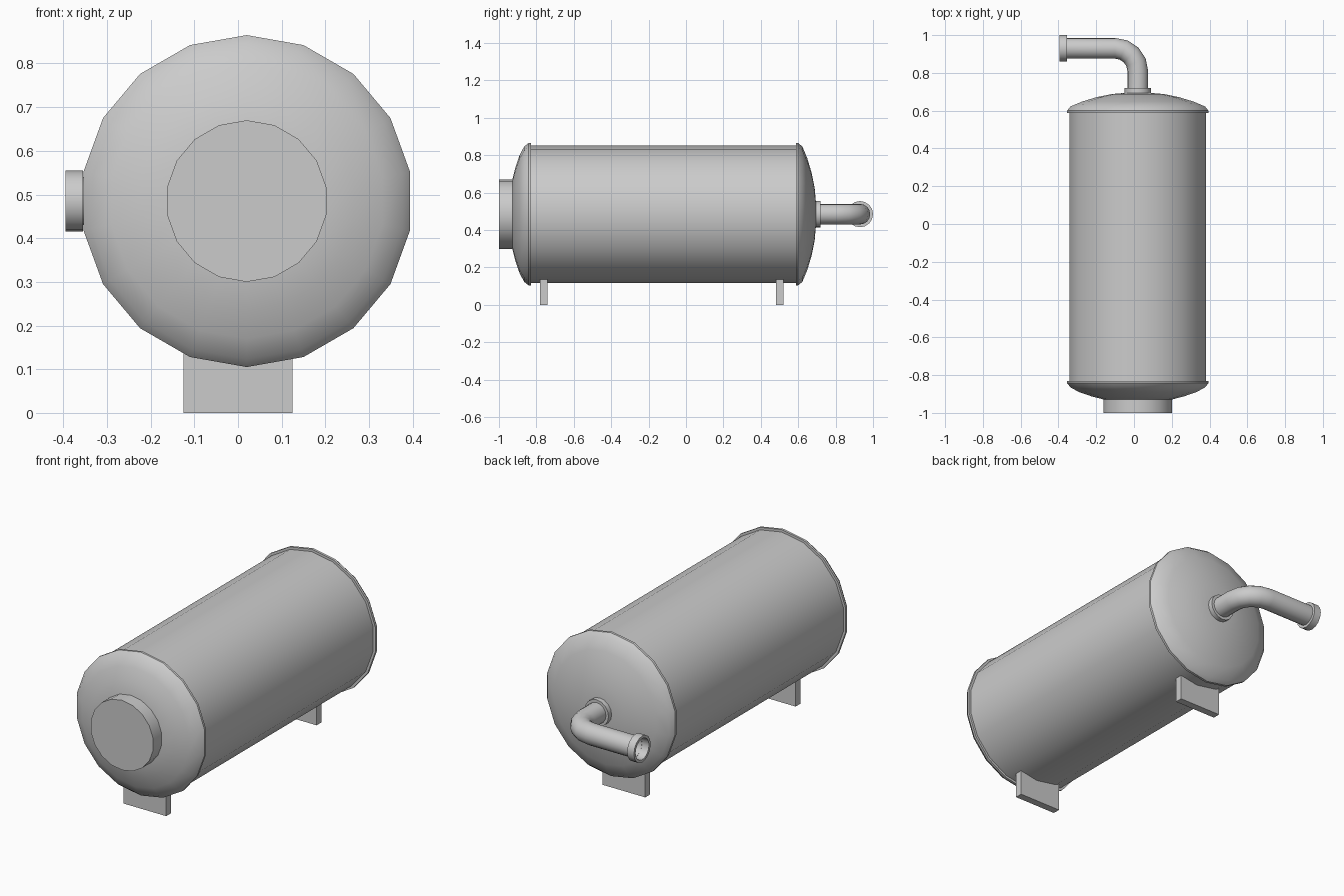
import bpy, bmesh
from math import sin, cos, pi, radians
from mathutils import Vector

if "Cube" in bpy.data.objects:
    bpy.data.objects.remove(bpy.data.objects["Cube"])

AX, AZ = 0.02, 0.485      # tank axis position


def finish(name, bm, smooth=True):
    bmesh.ops.recalc_face_normals(bm, faces=bm.faces)
    me = bpy.data.meshes.new(name)
    bm.to_mesh(me)
    bm.free()
    ob = bpy.data.objects.new(name, me)
    bpy.context.collection.objects.link(ob)
    if smooth:
        bpy.ops.object.select_all(action='DESELECT')
        ob.select_set(True)
        bpy.context.view_layer.objects.active = ob
        bpy.ops.object.shade_smooth_by_angle(angle=radians(35))
    return ob


def tube(name, stations, sides, cap_start=False, cap_end=False):
    """Skin rings; station = (x, y, heading, radius), heading 0 = along +y, pi/2 = along -x."""
    bm = bmesh.new()
    rings = []
    for x, y, a, r in stations:
        side = Vector((cos(a), sin(a), 0))
        c = Vector((x, y, AZ))
        rings.append([bm.verts.new(c + r * (sin(t) * side + cos(t) * Vector((0, 0, 1))))
                      for t in (2 * pi * i / sides for i in range(sides))])
    for p, q in zip(rings, rings[1:]):
        for i in range(sides):
            j = (i + 1) % sides
            bm.faces.new((p[i], p[j], q[j], q[i]))
    if cap_start:
        bm.faces.new(rings[0])
    if cap_end:
        bm.faces.new(rings[-1])
    return finish(name, bm)


def lathe(name, profile, sides=18, **caps):
    return tube(name, [(AX, y, 0, r) for y, r in profile], sides, **caps)


# Tank shell and domed ends with overhanging rims
lathe("tank_body", [(-0.84, 0.367), (0.60, 0.367)])
lathe("front_dome", [(-0.83, 0.365), (-0.83, 0.38), (-0.842, 0.38), (-0.865, 0.362),
                     (-0.89, 0.315), (-0.912, 0.25), (-0.93, 0.18)], cap_end=True)
lathe("back_dome", [(0.587, 0.365), (0.587, 0.38), (0.60, 0.38), (0.622, 0.362),
                    (0.648, 0.30), (0.672, 0.22), (0.688, 0.14), (0.694, 0.07)], cap_end=True)

# Round front hatch
lathe("front_hatch", [(-1.0, 0.185), (-0.92, 0.185)], cap_start=True)

# Outlet pipe with a 90 degree elbow
R = 0.12
bend = [(AX - R + R * cos(a), 0.81 + R * sin(a), a, 0.055)
        for a in (pi / 2 * i / 4 for i in range(5))]
tube("outlet_pipe", [(AX, 0.69, 0, 0.055)] + bend + [(-0.36, 0.93, pi / 2, 0.055)], 16)

# Pipe collars: one on the dome, one open at the pipe mouth
lathe("base_collar", [(0.688, 0.07), (0.72, 0.07), (0.72, 0.054)], sides=16)
tube("mouth_collar", [(x, 0.93, pi / 2, r) for x, r in
                      ((-0.355, 0.054), (-0.355, 0.07), (-0.395, 0.07),
                       (-0.395, 0.056), (-0.358, 0.054))], 16)

# Support feet
for name, y in (("front_foot", -0.76), ("back_foot", 0.50)):
    bm = bmesh.new()
    bmesh.ops.create_cube(bm, size=1)
    bmesh.ops.scale(bm, vec=(0.25, 0.04, 0.16), verts=bm.verts)
    bmesh.ops.translate(bm, vec=(0, y, 0.08), verts=bm.verts)
    finish(name, bm, smooth=False)
